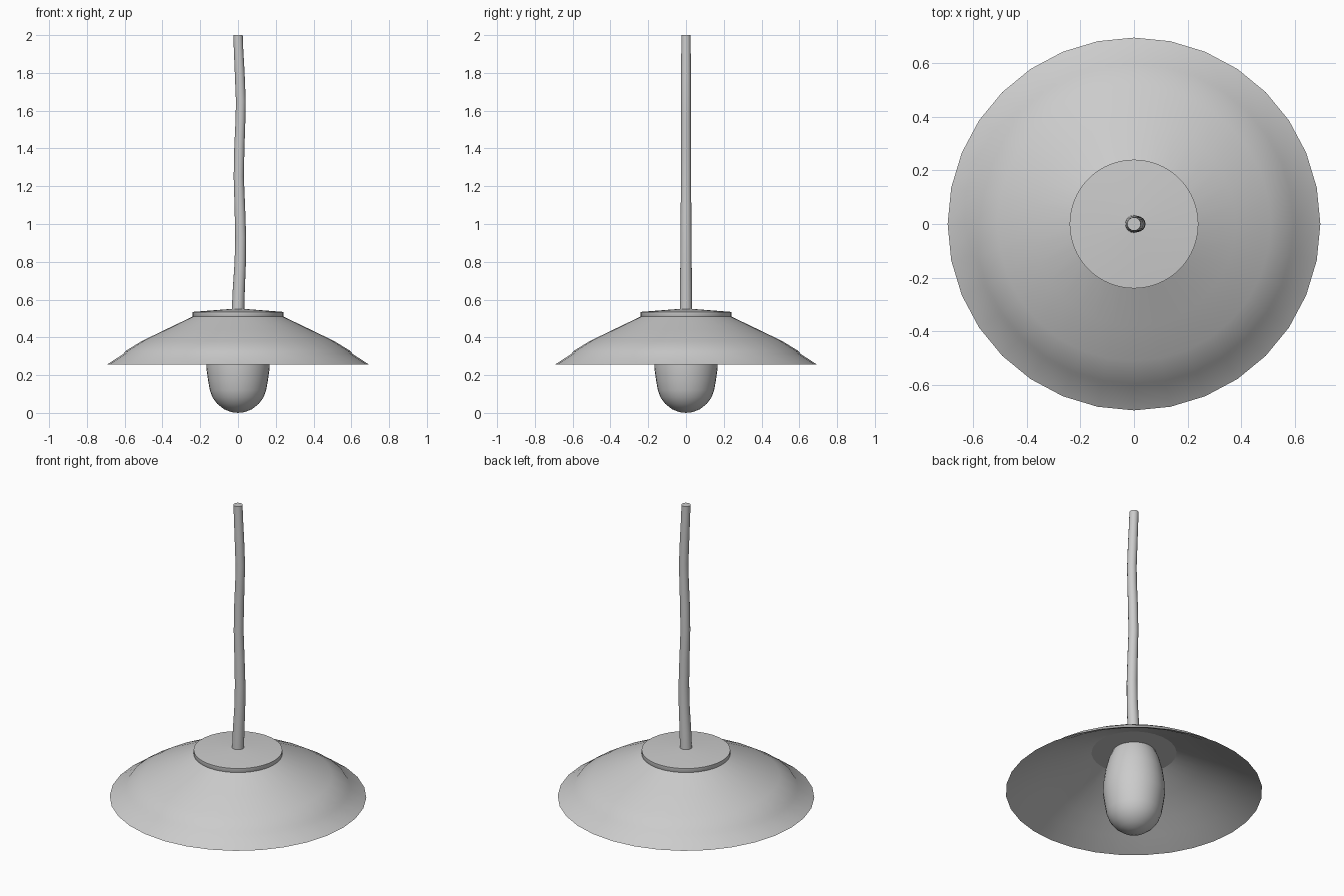
import bpy, bmesh, math
from mathutils import Vector

if "Cube" in bpy.data.objects:
    bpy.data.objects.remove(bpy.data.objects["Cube"])


def finish(name, bm, angle):
    bmesh.ops.remove_doubles(bm, verts=bm.verts, dist=1e-5)
    bmesh.ops.recalc_face_normals(bm, faces=bm.faces)
    mesh = bpy.data.meshes.new(name)
    bm.to_mesh(mesh)
    bm.free()
    obj = bpy.data.objects.new(name, mesh)
    bpy.context.collection.objects.link(obj)
    bpy.ops.object.select_all(action='DESELECT')
    obj.select_set(True)
    bpy.context.view_layer.objects.active = obj
    bpy.ops.object.shade_smooth_by_angle(angle=math.radians(angle))
    return obj


def lathe(name, profile, sides, angle=40, closed=False):
    """Revolve an (r, z) profile about the z axis."""
    bm = bmesh.new()
    verts = [bm.verts.new((r, 0, z)) for r, z in profile]
    pairs = list(zip(verts, verts[1:]))
    if closed:
        pairs.append((verts[-1], verts[0]))
    edges = [bm.edges.new(p) for p in pairs]
    bmesh.ops.spin(bm, geom=verts + edges, cent=(0, 0, 0), axis=(0, 0, 1),
                   angle=math.tau, steps=sides, use_merge=False)
    return finish(name, bm, angle)


# Flared shade: thin shell with a sharp outer rim
lathe("shade", [(0.23, 0.515), (0.38, 0.443), (0.51, 0.38), (0.595, 0.328),
                (0.607, 0.312), (0.695, 0.255), (0.59, 0.311), (0.50, 0.365),
                (0.37, 0.43), (0.23, 0.495)], 32, 60, closed=True)

# Cap closing the top of the shade
lathe("cap", [(0, 0.495), (0.23, 0.495), (0.24, 0.512), (0.24, 0.535),
              (0.03, 0.551), (0, 0.551)], 64, 40)

# Bulb, narrowing towards its socket
lathe("bulb", [(0, 0.0), (0.035, 0.004), (0.075, 0.02), (0.11, 0.048),
               (0.135, 0.082), (0.149, 0.12), (0.158, 0.17), (0.168, 0.24),
               (0.166, 0.30), (0.155, 0.38), (0.137, 0.45), (0.115, 0.50),
               (0, 0.50)], 32, 50)

# Cord: slightly wavy tapered tube, sampled from a few control stations
stations = [(0.0, 0.54, 0.033), (0.004, 0.65, 0.032), (0.012, 0.80, 0.030),
            (0.014, 0.93, 0.029), (0.010, 1.08, 0.028), (0.004, 1.25, 0.027),
            (0.007, 1.40, 0.027), (0.013, 1.55, 0.026), (0.015, 1.65, 0.026),
            (0.009, 1.80, 0.026), (0.003, 1.92, 0.025), (0.0, 2.0, 0.025)]
bm = bmesh.new()
n = 16
rings = [[bm.verts.new(Vector((x + r * math.cos(math.tau * k / n),
                               r * math.sin(math.tau * k / n), z)))
          for k in range(n)] for x, z, r in stations]
for a, b in zip(rings, rings[1:]):
    for k in range(n):
        j = (k + 1) % n
        bm.faces.new((a[k], a[j], b[j], b[k]))
bm.faces.new(rings[0])
bm.faces.new(rings[-1])
finish("cord", bm, 40)
